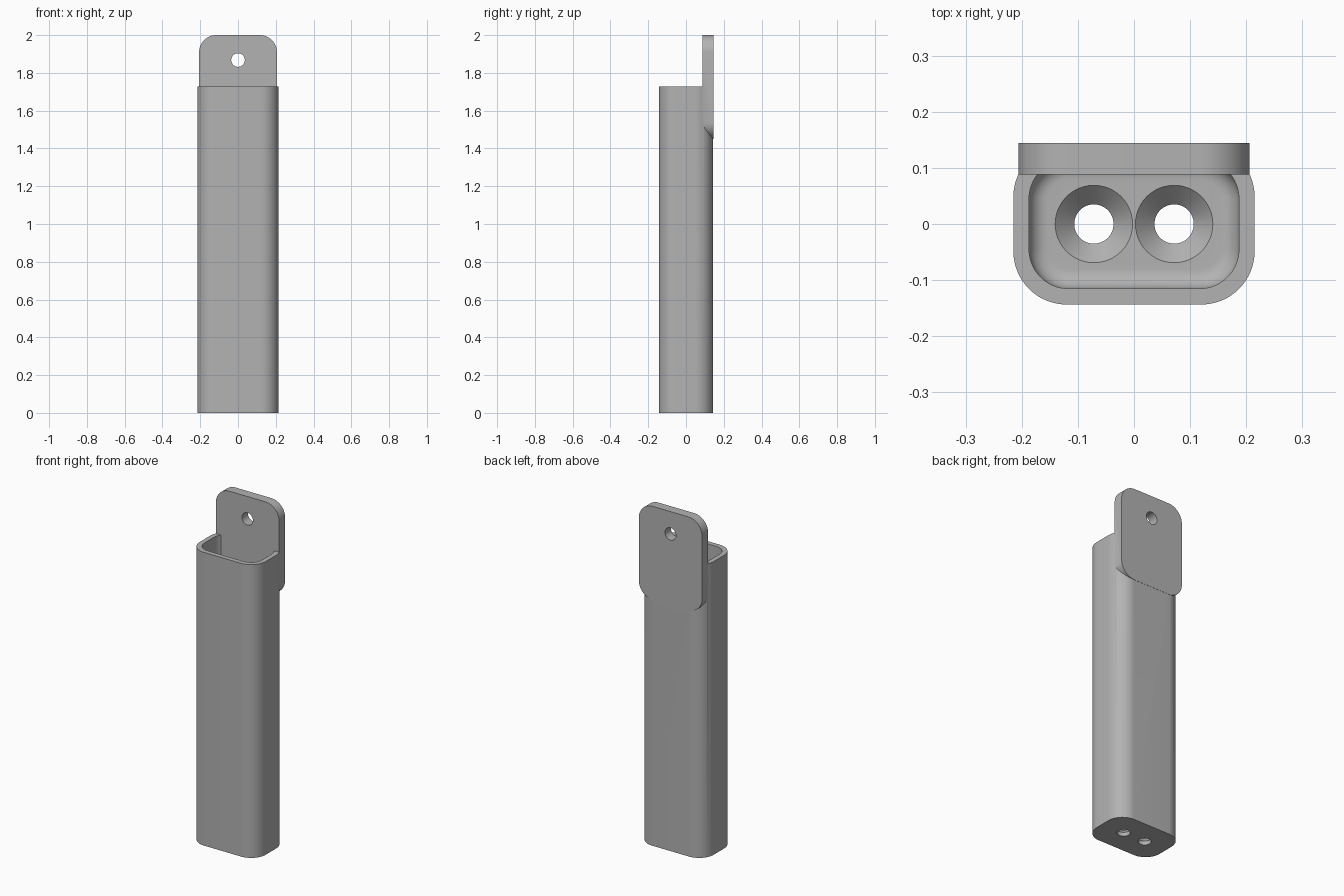
import bpy, bmesh, math
from mathutils import Matrix, Vector

if "Cube" in bpy.data.objects:
    bpy.data.objects.remove(bpy.data.objects["Cube"])

grey = bpy.data.materials.new("plain grey")
grey.diffuse_color = (0.45, 0.45, 0.45, 1)
grey.use_nodes = True
grey.node_tree.nodes["Principled BSDF"].inputs["Base Color"].default_value = grey.diffuse_color


def rounded_rect(hx, hy, r, seg=16):
    """Counter-clockwise outline of a rectangle with rounded corners."""
    pts = []
    for k, (sx, sy) in enumerate([(1, 1), (-1, 1), (-1, -1), (1, -1)]):
        for i in range(seg + 1):
            a = math.pi / 2 * (k + i / seg)
            pts.append((sx * (hx - r) + r * math.cos(a),
                        sy * (hy - r) + r * math.sin(a)))
    return pts


def circle(r, seg=48):
    return [(r * math.cos(2 * math.pi * i / seg), r * math.sin(2 * math.pi * i / seg))
            for i in range(seg)]


def loft(name, rings, matrix=Matrix()):
    """Closed solid through a stack of (outline, height) rings."""
    bm = bmesh.new()
    loops = [[bm.verts.new((x, y, z)) for x, y in outline] for outline, z in rings]
    n = len(loops[0])
    for lo, hi in zip(loops, loops[1:]):
        for i in range(n):
            j = (i + 1) % n
            bm.faces.new((lo[i], lo[j], hi[j], hi[i]))
    bm.faces.new(loops[0][::-1])
    bm.faces.new(loops[-1])
    bm.transform(matrix)
    bmesh.ops.recalc_face_normals(bm, faces=bm.faces)
    mesh = bpy.data.meshes.new(name)
    bm.to_mesh(mesh)
    bm.free()
    mesh.materials.append(grey)
    obj = bpy.data.objects.new(name, mesh)
    bpy.context.collection.objects.link(obj)
    return obj


def combine(target, other, operation):
    bpy.context.view_layer.objects.active = target
    mod = target.modifiers.new(operation.lower(), 'BOOLEAN')
    mod.operation, mod.solver, mod.object = operation, 'EXACT', other
    bpy.ops.object.modifier_apply(modifier=mod.name)
    bpy.data.objects.remove(other)


HEIGHT, FLOOR, FILLET = 1.727, 0.057, 0.034

# Long tube body with rounded corners
body = loft("holder_body", [(rounded_rect(0.215, 0.1435, 0.095), 0),
                            (rounded_rect(0.215, 0.1435, 0.095), HEIGHT)])

# Hollow with a filleted floor
rings = []
for i in range(9):
    a = math.pi / 2 * i / 8
    inset = FILLET * (1 - math.sin(a))
    rings.append((rounded_rect(0.187 - inset, 0.115 - inset, 0.07 - inset),
                  FLOOR + FILLET * (1 - math.cos(a))))
rings.append((rounded_rect(0.187, 0.115, 0.07), HEIGHT + 0.1))
combine(body, loft("cavity_cutter", rings), 'DIFFERENCE')

# Two countersunk drain holes in the floor
for side in (-1, 1):
    drain = loft("drain_cutter", [(circle(0.035), -0.05), (circle(0.035), FLOOR - 0.034),
                                  (circle(0.069), FLOOR), (circle(0.069), FLOOR + 0.01)],
                 Matrix.Translation((side * 0.0715, 0, 0)))
    combine(body, drain, 'DIFFERENCE')

# Hanging plate on the back, with a screw hole
BOTTOM, TOP = 1.45, 2.0
upright = Matrix.Rotation(math.pi / 2, 4, 'X')
outline = rounded_rect(0.206, (TOP - BOTTOM) / 2, 0.09)
plate = loft("hanging_plate", [(outline, -0.1445), (outline, -0.088)],
             Matrix.Translation((0, 0, (TOP + BOTTOM) / 2)) @ upright)
screw = loft("screw_cutter", [(circle(0.036), -0.3), (circle(0.036), 0)],
             Matrix.Translation((0, 0, 1.868)) @ upright)
combine(plate, screw, 'DIFFERENCE')
combine(body, plate, 'UNION')

# Smooth curves, crisp edges
bpy.ops.object.select_all(action='DESELECT')
body.select_set(True)
bpy.context.view_layer.objects.active = body
bpy.ops.object.shade_smooth_by_angle(angle=math.radians(30))
